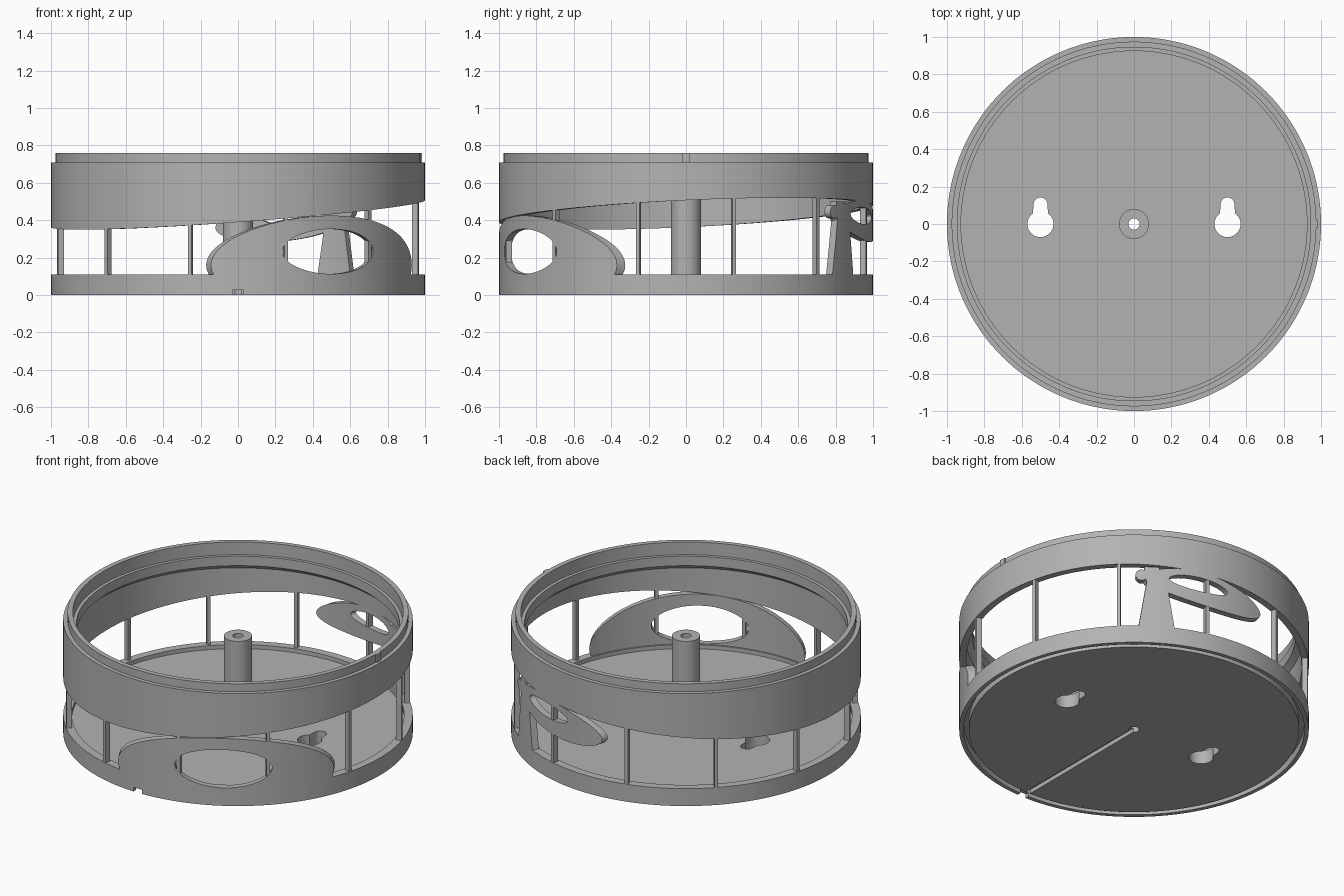
import bpy, bmesh
from math import sin, cos, pi, radians
from mathutils import Vector

cube = bpy.data.objects.get("Cube")
if cube:
    bpy.data.objects.remove(cube, do_unlink=True)

SEG = 144
WALL_IN = 0.96

grey = bpy.data.materials.new("plain grey")
grey.use_nodes = True
grey.diffuse_color = (0.45, 0.45, 0.45, 1)
grey.node_tree.nodes["Principled BSDF"].inputs["Base Color"].default_value = (0.45, 0.45, 0.45, 1)


def finish(name, bm):
    bmesh.ops.recalc_face_normals(bm, faces=bm.faces)
    mesh = bpy.data.meshes.new(name)
    bm.to_mesh(mesh)
    bm.free()
    mesh.materials.append(grey)
    obj = bpy.data.objects.new(name, mesh)
    bpy.context.collection.objects.link(obj)
    return obj


def lathe(name, profile, shift=None):
    """Revolve a closed (radius, z) profile; shift adjusts z by angle."""
    bm = bmesh.new()
    rings = []
    for i in range(SEG):
        a = 2 * pi * i / SEG
        rings.append([bm.verts.new((r * cos(a), r * sin(a), shift(z, a) if shift else z))
                      for r, z in profile])
    n = len(profile)
    for i in range(SEG):
        p, q = rings[i], rings[(i + 1) % SEG]
        for j in range(n):
            k = (j + 1) % n
            bm.faces.new((p[j], q[j], q[k], p[k]))
    return finish(name, bm)


def extrude(name, points, step):
    bm = bmesh.new()
    face = bm.faces.new([bm.verts.new(p) for p in points])
    new = bmesh.ops.extrude_face_region(bm, geom=[face])["geom"]
    bmesh.ops.translate(bm, vec=step, verts=[v for v in new if isinstance(v, bmesh.types.BMVert)])
    return finish(name, bm)


def radial_prism(name, outline, deg, r0=0.7, r1=1.1):
    """Push a (sideways, z) outline outward in the given direction."""
    a = radians(deg)
    out, side = Vector((cos(a), sin(a), 0)), Vector((-sin(a), cos(a), 0))
    pts = [out * r0 + side * u + Vector((0, 0, z)) for u, z in outline]
    return extrude(name, pts, out * (r1 - r0))


def boolean(obj, cutter, operation="DIFFERENCE"):
    mod = obj.modifiers.new("cut", "BOOLEAN")
    mod.operation, mod.solver, mod.object = operation, "EXACT", cutter
    bpy.context.view_layer.objects.active = obj
    bpy.ops.object.modifier_apply(modifier=mod.name)
    bpy.data.objects.remove(cutter, do_unlink=True)


def ellipse(cu, cz, a, b, tilt=0.0, n=64):
    t = radians(tilt)
    pts = [(a * cos(2 * pi * i / n), b * sin(2 * pi * i / n)) for i in range(n)]
    return [(cu + x * cos(t) - y * sin(t), cz + x * sin(t) + y * cos(t)) for x, y in pts]


def shell(name, outline, deg, hole=None):
    """Piece of the curved wall with the given outline and an optional hole."""
    obj = lathe(name, [(WALL_IN, 0.1), (1, 0.1), (1, 0.6), (WALL_IN, 0.6)])
    boolean(obj, radial_prism("cutter", outline, deg), "INTERSECT")
    if hole:
        boolean(obj, radial_prism("cutter", hole, deg))
    return obj


def rim_height(a):
    """Sloping lower edge of the upper ring."""
    return 0.435 + 0.085 * cos(a - radians(32))


# Base: floor disc, outer rim and the joint groove underneath
base = lathe("base", [(0.03, 0), (0.945, 0), (0.945, 0.05), (0.975, 0.05), (0.975, 0), (1, 0),
                      (1, 0.11), (0.95, 0.11), (0.95, 0.085), (0.03, 0.085)])

# Keyhole openings in the floor
for x in (-0.5, 0.5):
    big = [(x + 0.07 * cos(radians(t)), 0.07 * sin(radians(t)), -0.1) for t in range(125, 416, 10)]
    small = [(x + 0.037 * cos(radians(t)), 0.105 + 0.037 * sin(radians(t)), -0.1)
             for t in range(0, 181, 15)]
    boolean(base, extrude("cutter", big + small, Vector((0, 0, 0.4))))

# Cable slot under the floor and notch in the rim
for w, y0, y1 in ((0.016, -0.96, 0), (0.03, -1.1, -0.96)):
    slot = [(-w, y0, -0.1), (w, y0, -0.1), (w, y1, -0.1), (-w, y1, -0.1)]
    boolean(base, extrude("cutter", slot, Vector((0, 0, 0.126))))

# Hollow centre post
post = lathe("centre_post", [(0.03, 0.08), (0.08, 0.08), (0.08, 0.61), (0.03, 0.61)])

# Upper ring with stepped lip and sloping lower edge
upper = lathe("upper_ring", [(WALL_IN, 0), (1, 0), (1, 0.71), (0.975, 0.71), (0.975, 0.76),
                             (0.945, 0.76), (0.945, 0.68), (0.925, 0.68), (0.925, 0.62),
                             (WALL_IN, 0.59)],
              lambda z, a: rim_height(a) if z == 0 else z)
key = radial_prism("lip_key", [(-0.02, 0.7), (0.02, 0.7), (0.02, 0.76), (-0.02, 0.76)], 0, 0.96, 0.985)

# Slim struts around the wall
for i in range(12):
    deg = 15 + 30 * i
    top = rim_height(radians(deg)) + 0.03
    radial_prism("strut_%02d" % (i + 1), [(-0.01, 0.1), (0.01, 0.1), (0.01, top), (-0.01, top)],
                 deg, 0.965, 0.998)

# Large arched wall plate with an oval window
shell("arched_plate", ellipse(0, 0.16, 0.62, 0.265), -60, ellipse(0, 0.233, 0.28, 0.12))

# Small oval plate with its stem and knobs
shell("oval_plate", ellipse(0, 0.395, 0.365, 0.105, -6), 75, ellipse(-0.05, 0.424, 0.18, 0.045, -3))
shell("oval_plate_stem", [(-0.105, 0.1), (0.105, 0.1), (0.05, 0.45), (-0.05, 0.45)], 57.5)
shell("round_knob", ellipse(0, 0.445, 0.035, 0.035, 0, 20), 52.5)
shell("square_knob", [(-0.035, 0.43), (0.05, 0.43), (0.05, 0.5), (-0.035, 0.5)], 55.5)

# Smooth the curved walls, keep the edges sharp
bpy.ops.object.select_all(action="DESELECT")
for obj in (o for o in bpy.context.collection.objects if o.type == "MESH"):
    obj.select_set(True)
    bpy.context.view_layer.objects.active = obj
bpy.ops.object.shade_smooth_by_angle(angle=radians(30))
